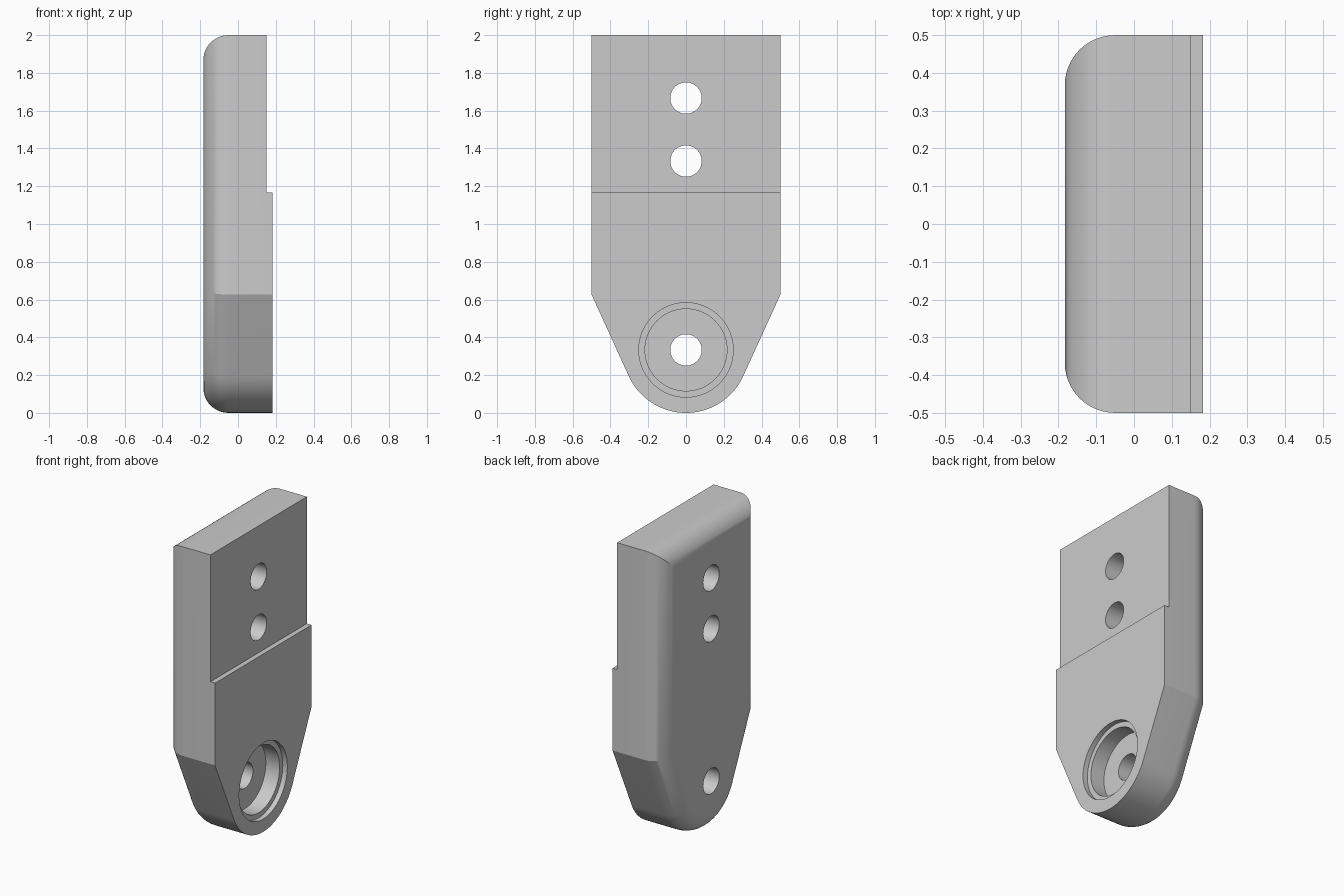
import bpy, bmesh, math
from mathutils import Matrix

if "Cube" in bpy.data.objects:
    bpy.data.objects.remove(bpy.data.objects["Cube"])

BACK, FRONT = -0.1833, 0.1833     # thickness runs along x
HALF, TOP, NOSE = 0.5, 2.0, 1 / 3  # half width, height, nose radius
FILLET = 0.133
TILT = math.radians(-24.5)         # direction of the tapered side's normal

grey = bpy.data.materials.new("plain grey")
grey.use_nodes = True
colour = (0.6, 0.6, 0.6, 1)
grey.diffuse_color = colour
grey.node_tree.nodes["Principled BSDF"].inputs["Base Color"].default_value = colour


def outline(inset):
    """Plate outline in (y, z), moved inwards by inset."""
    r, w = NOSE - inset, HALF - inset
    shoulder = NOSE + (r - w * math.cos(TILT)) / math.sin(TILT)
    points = [(w, TOP - inset), (-w, TOP - inset), (-w, shoulder)]
    start, end, steps = -math.pi - TILT, TILT, 36
    for i in range(steps + 1):
        a = start + (end - start) * i / steps
        points.append((r * math.cos(a), NOSE + r * math.sin(a)))
    return points + [(w, shoulder)]


def finish(bm, name):
    bmesh.ops.recalc_face_normals(bm, faces=bm.faces[:])
    mesh = bpy.data.meshes.new(name)
    bm.to_mesh(mesh)
    bm.free()
    mesh.materials.append(grey)
    obj = bpy.data.objects.new(name, mesh)
    bpy.context.collection.objects.link(obj)
    return obj


def drill(name, z, radius, x0, x1):
    bm = bmesh.new()
    place = Matrix.Translation(((x0 + x1) / 2, 0, z)) @ Matrix.Rotation(math.pi / 2, 4, 'Y')
    bmesh.ops.create_cone(bm, cap_ends=True, segments=64, radius1=radius,
                          radius2=radius, depth=x1 - x0, matrix=place)
    return finish(bm, name)


# Plate: stacked outlines that shrink along a quarter circle at the back
bm = bmesh.new()
layers = [(FRONT, 0)]
for i in range(13):
    a = math.pi / 2 * i / 12
    layers.append((BACK + FILLET * (1 - math.sin(a)), FILLET * (1 - math.cos(a))))
rings = [[bm.verts.new((x, y, z)) for y, z in outline(d)] for x, d in layers]
for a, b in zip(rings, rings[1:]):
    for i in range(len(a)):
        j = (i + 1) % len(a)
        bm.faces.new((a[i], a[j], b[j], b[i]))
bm.faces.new(rings[0])
bm.faces.new(rings[-1])
plate = finish(bm, "bracket_plate")

# Shallow recess over the upper front
bm = bmesh.new()
bmesh.ops.create_cube(bm, size=1, matrix=Matrix.Translation((0.65, 0, 2.167))
                      @ Matrix.Diagonal((1, 2, 2, 1)))
cutters = [finish(bm, "recess_cutter")]

# Screw holes, and the stepped counterbore in the nose
for z in (5 / 3, 4 / 3, NOSE):
    cutters.append(drill("hole_cutter", z, 0.083, -1, 1))
cutters.append(drill("bore_cutter", NOSE, 0.217, FRONT - 0.133, 1))
cutters.append(drill("rim_cutter", NOSE, 0.25, FRONT - 0.033, 1))

bpy.ops.object.select_all(action='DESELECT')
bpy.context.view_layer.objects.active = plate
plate.select_set(True)
for cutter in cutters:
    cutter.hide_render = True
    mod = plate.modifiers.new("cut", 'BOOLEAN')
    mod.operation, mod.solver, mod.object = 'DIFFERENCE', 'EXACT', cutter
    bpy.ops.object.modifier_apply(modifier=mod.name)
    bpy.data.objects.remove(cutter)

bpy.ops.object.shade_smooth_by_angle(angle=math.radians(20))
